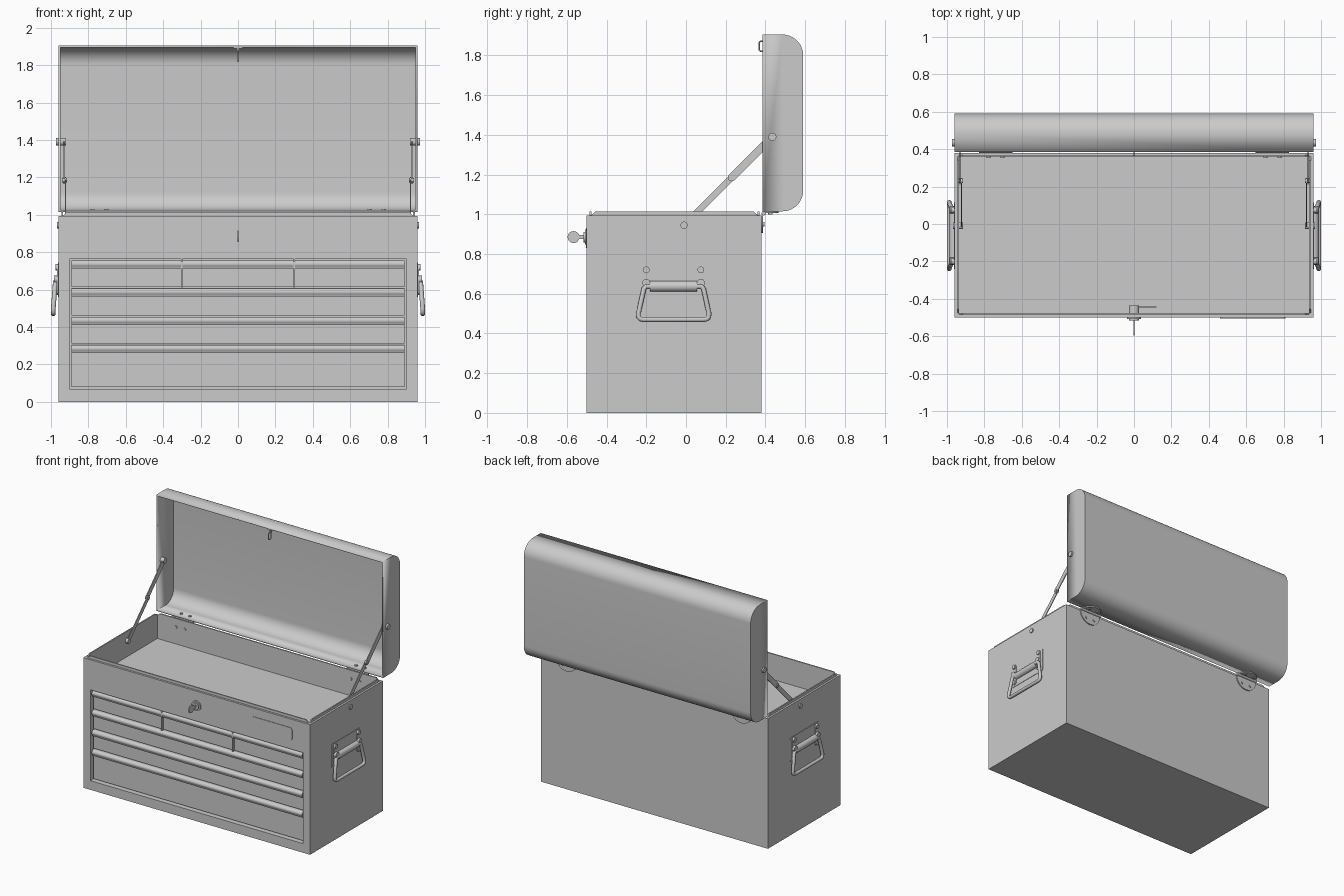
import bpy, bmesh
from math import pi, cos, sin, atan2
from mathutils import Vector

if "Cube" in bpy.data.objects:
    bpy.data.objects.remove(bpy.data.objects["Cube"])


def finish(name, bm, smooth=True):
    bmesh.ops.recalc_face_normals(bm, faces=bm.faces)
    me = bpy.data.meshes.new(name)
    bm.to_mesh(me)
    bm.free()
    ob = bpy.data.objects.new(name, me)
    bpy.context.collection.objects.link(ob)
    if smooth:
        bpy.ops.object.select_all(action='DESELECT')
        ob.select_set(True)
        bpy.context.view_layer.objects.active = ob
        bpy.ops.object.shade_smooth_by_angle(angle=0.6)
    return ob


def prism(name, pts, axis, a, b, open_edge=None, smooth=True):
    """Extrude a 2D outline along one axis; open_edge leaves one wall out."""
    place = {'x': lambda p, t: (t, p[0], p[1]),
             'y': lambda p, t: (p[0], t, p[1]),
             'z': lambda p, t: (p[0], p[1], t)}[axis]
    bm = bmesh.new()
    A = [bm.verts.new(place(p, a)) for p in pts]
    B = [bm.verts.new(place(p, b)) for p in pts]
    bm.faces.new(A)
    bm.faces.new(B[::-1])
    n = len(pts)
    for i in range(n):
        if i != open_edge:
            j = (i + 1) % n
            bm.faces.new((A[i], B[i], B[j], A[j]))
    return finish(name, bm, smooth)


def box(name, x, y, z):
    return prism(name, [(x[0], y[0]), (x[1], y[0]), (x[1], y[1]), (x[0], y[1])],
                 'z', z[0], z[1], smooth=False)


def arc(cx, cy, r, a0, a1, n=8):
    return [(cx + r * cos(a0 + (a1 - a0) * i / n), cy + r * sin(a0 + (a1 - a0) * i / n))
            for i in range(n + 1)]


def disc(name, axis, c, r, a, b, n=24):
    return prism(name, arc(c[0], c[1], r, 0, 2 * pi, n)[:-1], axis, a, b)


def capsule(p, q, r):
    t = atan2(q[1] - p[1], q[0] - p[0])
    return arc(*q, r, t - pi / 2, t + pi / 2) + arc(*p, r, t + pi / 2, t + 3 * pi / 2)


def round_rect(u0, u1, v0, v1, r):
    return (arc(u1 - r, v0 + r, r, -pi / 2, 0) + arc(u1 - r, v1 - r, r, 0, pi / 2)
            + arc(u0 + r, v1 - r, r, pi / 2, pi) + arc(u0 + r, v0 + r, r, pi, 1.5 * pi))


def wire(name, pts, r, cyclic=False):
    cu = bpy.data.curves.new(name, 'CURVE')
    cu.dimensions = '3D'
    cu.bevel_depth = r
    cu.bevel_resolution = 3
    cu.use_fill_caps = True
    sp = cu.splines.new('POLY')
    sp.points.add(len(pts) - 1)
    for p, v in zip(sp.points, pts):
        p.co = (*v, 1)
    sp.use_cyclic_u = cyclic
    sp.use_smooth = True
    ob = bpy.data.objects.new(name, cu)
    bpy.context.collection.objects.link(ob)


def bake(ob):
    dg = bpy.context.evaluated_depsgraph_get()
    me = bpy.data.meshes.new_from_object(ob.evaluated_get(dg))
    ob.modifiers.clear()
    ob.data = me


# Body with open tray on top and shallow drawer recess in front
body = box("body", (-0.96, 0.96), (-0.5, 0.38), (0, 0.995))
cutters = [box("tray_cutter", (-0.935, 0.935), (-0.475, 0.36), (0.82, 1.2)),
           box("recess_cutter", (-0.9, 0.9), (-0.6, -0.455), (0.07, 0.765))]
for c in cutters:
    m = body.modifiers.new("cut", 'BOOLEAN')
    m.operation, m.solver, m.object = 'DIFFERENCE', 'EXACT', c
bake(body)
for c in cutters:
    bpy.data.objects.remove(c)

# Raised lip around the tray, with bevelled ends
def lip(u0, u1):
    return [(u0, 0.99), (u1, 0.99), (u1 - 0.025, 1.015), (u0 + 0.025, 1.015)]
for x in (-0.945, 0.935):
    prism("side_lip", lip(-0.48, 0.365), 'x', x, x + 0.01, smooth=False)
for y in (-0.485, 0.36):
    prism("long_lip", lip(-0.94, 0.94), 'y', y, y + 0.01, smooth=False)

# Drawers: flat front plus rounded pull along the top edge
def drawer(x0, x1, z0, z1):
    box("drawer_front", (x0, x1), (-0.478, -0.45), (z0, z1))
    prof = [(-0.478, z1)] + [(-0.478 - 0.02 * sin(t * pi / 12), z1 - 0.02 + 0.02 * cos(t * pi / 12))
                             for t in range(1, 10)]
    prof += [(-0.49, z1 - 0.044), (-0.478, z1 - 0.044)]
    prism("drawer_pull", prof, 'x', x0, x1)

for x0, x1 in ((-0.89, -0.304), (-0.296, 0.296), (0.304, 0.89)):
    drawer(x0, x1, 0.615, 0.757)
for z0, z1 in ((0.463, 0.607), (0.313, 0.455), (0.08, 0.305)):
    drawer(-0.89, 0.89, z0, z1)
for x in (-0.3, 0.3):
    box("drawer_divider", (x - 0.004, x + 0.004), (-0.495, -0.455), (0.611, 0.765))

# Blank front plate
prism("front_plate", round_rect(0.46, 0.81, 0.83, 0.93, 0.02), 'y', -0.504, -0.499)

# Lock, key and inner latch arm
disc("lock_flange", 'y', (0, 0.885), 0.038, -0.508, -0.49, 32)
disc("lock_barrel", 'y', (0, 0.885), 0.026, -0.516, -0.5, 32)
prism("key_shaft", [(-0.54, 0.875), (-0.51, 0.875), (-0.51, 0.895), (-0.54, 0.895)],
      'x', -0.004, 0.004)
disc("key_bow", 'x', (-0.566, 0.885), 0.03, -0.004, 0.004)
disc("lock_housing", 'y', (0, 0.885), 0.028, -0.478, -0.437)
box("latch_arm", (-0.015, 0.12), (-0.447, -0.441), (0.873, 0.897))

# Lid: rounded hollow shell standing open
lid_outline = ([(0.385, 1.015)] + arc(0.485, 1.12, 0.105, -pi / 2, 0, 14)
               + arc(0.485, 1.8, 0.105, 0, pi / 2, 14) + [(0.385, 1.905)])
lid = prism("lid", lid_outline, 'x', -0.96, 0.96, open_edge=len(lid_outline) - 1)
m = lid.modifiers.new("thickness", 'SOLIDIFY')
m.thickness, m.offset, m.use_even_offset = 0.01, -1, True
# make sure the shell faces outward so thickness goes inside
if max(lid.data.polygons, key=lambda p: p.center.y).normal.y < 0:
    lid.data.flip_normals()

# Lid catch loop
wire("catch_loop", [(0, y, z) for y, z in round_rect(0.368, 0.4, 1.82, 1.872, 0.012)], 0.004, True)
box("catch_plate", (-0.025, 0.025), (0.39, 0.42), (1.888, 1.897))
box("catch_stem", (-0.005, 0.005), (0.388, 0.402), (1.868, 1.892))

for s in (-1, 1):
    # Hinge: rounded leaves on the body back and lid underside
    hx = s * 0.74
    prism("hinge_body_leaf", arc(hx, 0.995, 0.09, pi, 2 * pi, 16), 'y', 0.379, 0.388)
    prism("hinge_lid_leaf", arc(hx, 0.39, 0.075, 0, pi, 16), 'z', 1.006, 1.016)
    disc("hinge_pin", 'x', (0.391, 1.005), 0.011, hx - 0.09, hx + 0.09, 16)
    for dx in (-0.037, 0.037):
        disc("hinge_body_rivet", 'y', (hx + dx, 0.95), 0.011, 0.354, 0.394, 12)
        disc("hinge_lid_rivet", 'z', (hx + dx, 0.425), 0.011, 1.0, 1.032, 12)

    # Folding lid stay
    low, mid, top = (-0.01, 0.945), (0.23, 1.185), (0.435, 1.39)
    prism("stay_lower", capsule(low, mid, 0.016), 'x', s * 0.92, s * 0.926)
    prism("stay_upper", capsule(mid, top, 0.019), 'x', s * 0.927, s * 0.934)
    disc("stay_joint", 'x', mid, 0.012, s * 0.914, s * 0.94, 16)
    disc("stay_lid_rivet", 'x', top, 0.02, s * 0.92, s * 0.972)
    disc("stay_body_rivet", 'x', low, 0.018, s * 0.914, s * 0.968)

    # Carrying handle: plate, brackets, grip roll and bail
    prism("handle_plate", round_rect(-0.24, 0.115, 0.56, 0.745, 0.015), 'x', s * 0.959, s * 0.963)
    for y in (-0.2, 0.075):
        prism("handle_bracket", capsule((y, 0.59), (y, 0.72), 0.018), 'x', s * 0.96, s * 0.968)
        disc("handle_screw", 'x', (y, 0.72), 0.017, s * 0.96, s * 0.977, 16)
        disc("handle_screw", 'x', (y, 0.59), 0.015, s * 0.96, s * 0.974, 16)
        disc("handle_eye", 'x', (y, 0.655), 0.02, s * 0.96, s * 0.984, 16)
    prism("handle_roll", arc(s * 0.962, 0.637, 0.027, 0, 2 * pi, 24)[:-1], 'y', -0.18, 0.055)
    half = [(0.115, 0.637), (0.14, 0.637), (0.15, 0.625), (0.178, 0.5), (0.177, 0.483),
            (0.168, 0.473), (0.15, 0.47)]
    loop = [(u, z) for u, z in half] + [(-u, z) for u, z in half[::-1]]
    wire("handle_bail", [(s * (0.977 + 0.0105 * min(1, (0.637 - z) / 0.12)), u - 0.062, z)
                         for u, z in loop], 0.0125, True)
